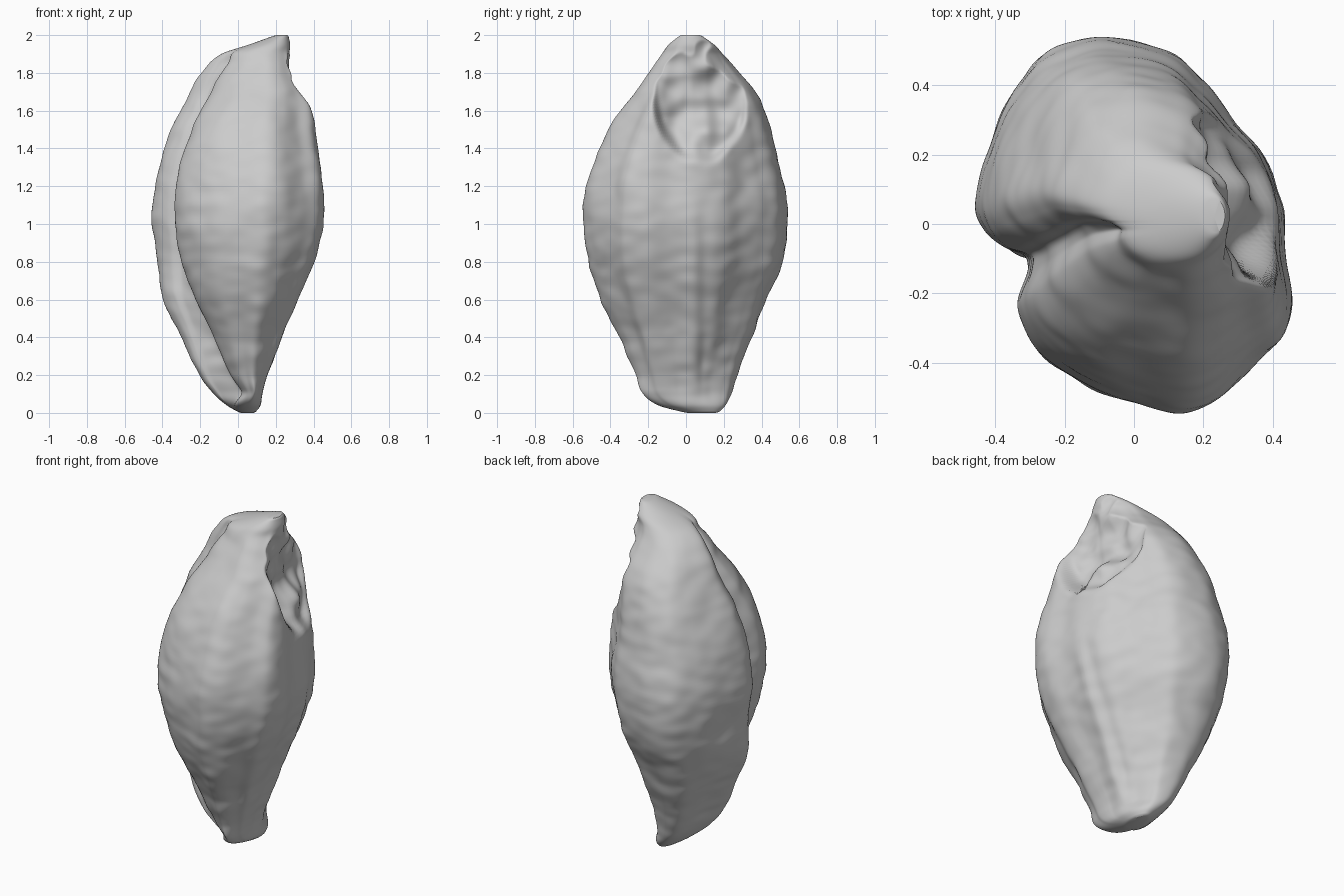
import bpy, bmesh, math
from mathutils import Vector, noise

cube = bpy.data.objects.get("Cube")
if cube:
    bpy.data.objects.remove(cube)

SIDES, RINGS = 200, 150

# Height, left edge, right edge, front edge, back edge, left edge of front lobe
PROFILE = [
    (0, .01, .09, 0, .17, .07), (.04, -.06, .12, -.15, .21, .06),
    (.1, -.13, .13, -.23, .24, .03), (.2, -.2, .16, -.27, .27, -.04),
    (.4, -.3, .23, -.35, .35, -.13), (.6, -.39, .32, -.45, .43, -.22),
    (.8, -.43, .4, -.52, .51, -.3), (1.05, -.455, .455, -.545, .54, -.34),
    (1.3, -.42, .435, -.5, .5, -.31), (1.5, -.35, .41, -.41, .45, -.25),
    (1.7, -.25, .38, -.27, .37, -.15), (1.8, -.19, .32, -.2, .29, -.09),
    (1.9, -.09, .28, -.13, .2, 0), (1.95, .06, .28, -.09, .15, .09),
    (2, .2, .27, -.03, .08, .21),
]

# Outline of the widest cross-section, anticlockwise, with a notch for the groove
SECTION = [
    (.43, .06), (.38, .2), (.29, .3), (.2, .41), (.1, .5), (-.1, .545),
    (-.25, .5), (-.345, .385), (-.41, .24), (-.455, .08), (-.43, -.01),
    (-.375, -.065), (-.315, -.09), (-.31, -.14), (-.335, -.24), (-.28, -.35),
    (-.15, -.46), (0, -.51), (.14, -.545), (.25, -.5), (.35, -.4),
    (.43, -.33), (.455, -.22), (.44, -.1),
]


def smooth(a, b, v):
    t = min(max((v - a) / (b - a), 0), 1)
    return t * t * (3 - 2 * t)


def spline(a, b, c, d, t):
    return b + .5 * t * (c - a + t * (2*a - 5*b + 4*c - d + t * (3*(b - c) + d - a)))


def outline(u):
    """Point on the closed cross-section, scaled to run from -1 to 1."""
    n = len(SECTION)
    i, t = int(u * n), u * n % 1
    pts = [SECTION[(i + k) % n] for k in (-1, 0, 1, 2)]
    return (spline(*[p[0] for p in pts], t) / .455,
            spline(*[p[1] for p in pts], t) / .545)


def edges(z):
    """Edges at one height, with slopes matched between uneven rows."""
    i = max(k for k in range(len(PROFILE) - 1) if PROFILE[k][0] <= z)
    rows = [PROFILE[min(max(i + k, 0), len(PROFILE) - 1)] for k in (-1, 0, 1, 2)]
    p, a, b, q = rows
    h = b[0] - a[0]
    t = (z - a[0]) / h
    out = []
    for c in range(1, 6):
        ma = (b[c] - p[c]) / (b[0] - p[0]) * h
        mb = (q[c] - a[c]) / (q[0] - a[0]) * h
        s = smooth(0, 1, t)
        out.append(a[c] * (1 - s) + b[c] * s
                   + t * (1 - t) * ((1 - t) * ma - t * mb))
    return out


def scar(x, y, z):
    """Press a rough hollow into the upper side, under the beak."""
    reach = math.hypot((y - .08) / .27, min(z - 1.72, 0) / .42)
    inside = 1 - smooth(.84, 1, reach)
    floor = .25 + .15 * (1 - smooth(1.3, 1.58, z)) + .02 * smooth(1.75, 1.9, z)
    floor += .3 * max(-y, 0) * (1 - smooth(1.75, 1.9, z)) - .25 * max(y - .03, 0)
    floor += .045 * noise.noise(Vector((3, y * 10, z * 9)))
    floor += .04 * math.exp(-((y - .11) / .05) ** 2 - ((z - 1.5) / .09) ** 2)
    return x + min(floor - x, 0) * inside


def skin(u, z):
    """Point on the husk at a position round the section and a height."""
    left, right, front, back, lobe = edges(z)
    nx, ny = outline(u)
    w = smooth(-.14, -.28, ny)
    # The groove drifts forward low down and closes at both ends
    drift = .3 * (1 - smooth(.2, .8, z)) * max(-nx, 0)
    ny -= drift * max(1 - ny * ny, 0)
    close = max(smooth(1.84, 1.96, z), 1 - smooth(0, .12, z))
    length = math.hypot(nx, ny)
    nx += (nx / length - nx) * close
    ny += (ny / length - ny) * close
    w *= 1 - close
    edge, span = left + (lobe - left) * w, 1 - .26 * w
    x = right - (1 - nx) / (1 + span) * (right - edge)
    y = (front + back) / 2 + ny * (back - front) / 2
    # Uneven husk: broad dents, fine cross wrinkles and lengthwise ribs
    calm = smooth(0, .25, z) * (1 - .4 * smooth(1.6, 2, z))
    bump = .012 * noise.noise(Vector((x * 5, y * 5, z * 4)))
    bump += .007 * noise.noise(Vector((x * 9, y * 9, z * 15)))
    if nx > 0:
        low = 1 - smooth(.85, 1.2, z)
        bump += low * (.009 * math.exp(-((y - .04) / .04) ** 2)
                       - .011 * math.exp(-((y - .1) / .04) ** 2))
    k = 1 + calm * bump / max(math.hypot(x, y), .1)
    return scar(x * k, y * k, z), y * k, z


# Husk: stacked rings, packed closer at both ends, closed by a fan
bm = bmesh.new()
rings = []
for r in range(RINGS + 1):
    z = .6 * (1 - math.cos(math.pi * r / RINGS)) + .8 * r / RINGS
    z = min(z, 2)
    rings.append([bm.verts.new(skin(s / SIDES, z)) for s in range(SIDES)])
for low, high in zip(rings, rings[1:]):
    for s in range(SIDES):
        n = (s + 1) % SIDES
        bm.faces.new((low[s], low[n], high[n], high[s]))
for ring, step in ((rings[0], -1), (rings[-1], 1)):
    middle = sum((v.co for v in ring), Vector()) / SIDES
    tip = bm.verts.new(middle)
    for s in range(SIDES):
        pair = (ring[s], ring[(s + 1) % SIDES])
        bm.faces.new((*pair[::step], tip))
bmesh.ops.recalc_face_normals(bm, faces=bm.faces)
mesh = bpy.data.meshes.new("seed_husk")
bm.to_mesh(mesh)
bm.free()
husk = bpy.data.objects.new("seed_husk", mesh)
bpy.context.collection.objects.link(husk)

# Plain grey surface
grey = bpy.data.materials.new("light_grey")
grey.use_nodes = True
colour = (.6, .6, .6, 1)
grey.diffuse_color = colour
grey.node_tree.nodes["Principled BSDF"].inputs["Base Color"].default_value = colour
mesh.materials.append(grey)

# Soften the steps, then shade smoothly
soften = husk.modifiers.new("soften", 'SMOOTH')
soften.factor = .5
soften.iterations = 2
bpy.ops.object.select_all(action='DESELECT')
husk.select_set(True)
bpy.context.view_layer.objects.active = husk
bpy.ops.object.shade_smooth_by_angle(angle=math.radians(60))
